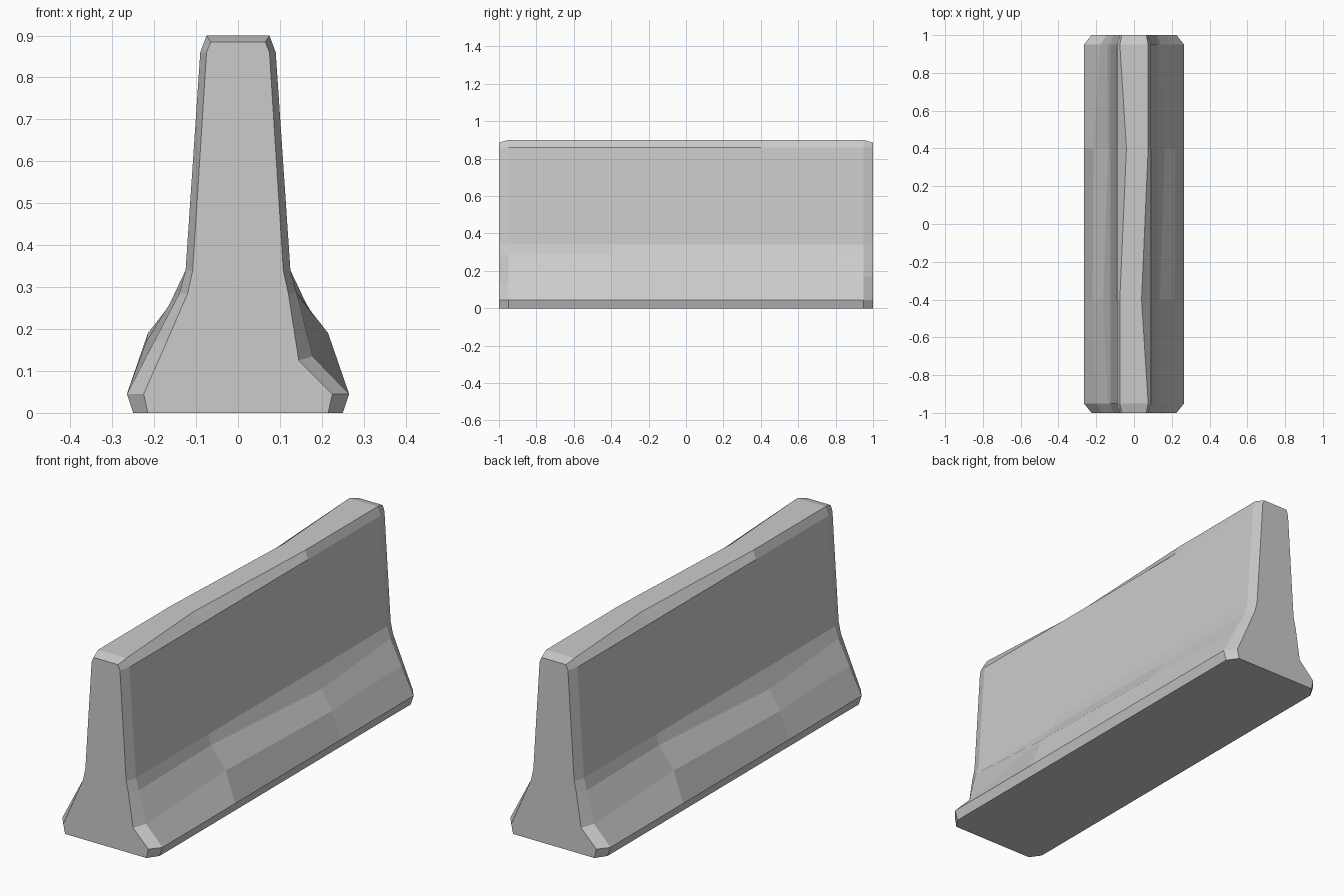
import bpy

if "Cube" in bpy.data.objects:
    bpy.data.objects.remove(bpy.data.objects["Cube"])

# Right-hand half profile (x, z) from foot to crown
base = [(.25, 0), (.265, .045), (.2, .17), (.14, .285), (.125, .34), (.09, .86), (.075, .9)]
end = [(.215, 0), (.225, .045), (.17, .17), (.12, .285), (.108, .34), (.075, .86), (.065, .885)]


def vary(profile, **changes):
    """Copy a profile with a few worn or bulged points replaced."""
    p = list(profile)
    for key, value in changes.items():
        p[int(key[1:])] = value
    return p


# Right side stations along y: dented front, bulged middle, plain back
ys = [-1, -.95, -.4, .4, .95, 1]
right = [
    vary(end, p2=(.145, .125)),
    vary(base, p2=(.178, .135)),
    vary(base, p2=(.215, .19), p3=(.137, .29), p6=(.04, .9)),
    vary(base, p2=(.219, .17), p3=(.163, .26)),
    base,
    end,
]

# The left side is the right side turned half a circle about z
verts, faces = [], []
n = 2 * len(base)
for i, y in enumerate(ys):
    left = right[len(ys) - 1 - i]
    ring = right[i] + [(-x, z) for x, z in reversed(left)]
    verts += [(x, y, z) for x, z in ring]

# Loft between stations and cap both ends
for i in range(len(ys) - 1):
    for j in range(n):
        k = (j + 1) % n
        faces.append((i * n + j, i * n + k, (i + 1) * n + k, (i + 1) * n + j)[::-1])
faces.append(tuple(range(n)))
faces.append(tuple(reversed(range((len(ys) - 1) * n, len(ys) * n))))

mesh = bpy.data.meshes.new("concrete_barrier")
mesh.from_pydata(verts, [], faces)
mesh.validate()

# Make normals point outward
import bmesh
bm = bmesh.new()
bm.from_mesh(mesh)
bmesh.ops.recalc_face_normals(bm, faces=bm.faces)
bm.to_mesh(mesh)
bm.free()

barrier = bpy.data.objects.new("concrete_barrier", mesh)
bpy.context.collection.objects.link(barrier)
